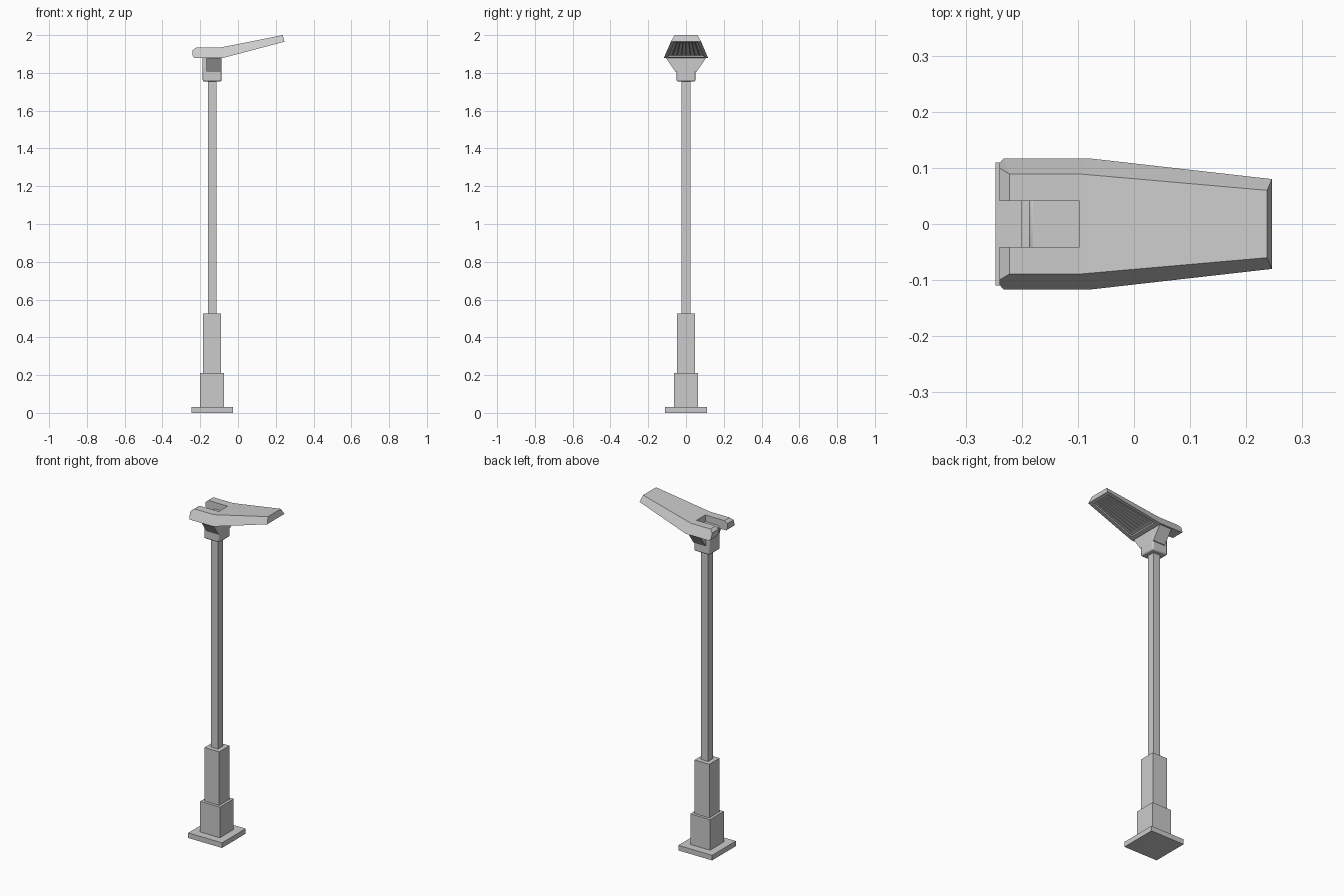
import bpy, bmesh

if "Cube" in bpy.data.objects:
    bpy.data.objects.remove(bpy.data.objects["Cube"])

PX = -0.137  # pole axis


def mesh_object(name, bm):
    bmesh.ops.recalc_face_normals(bm, faces=bm.faces[:])
    me = bpy.data.meshes.new(name)
    bm.to_mesh(me)
    bm.free()
    ob = bpy.data.objects.new(name, me)
    bpy.context.collection.objects.link(ob)
    return ob


def box(name, x0, x1, hy, z0, z1):
    bm = bmesh.new()
    bmesh.ops.create_cube(bm, size=1)
    for v in bm.verts:
        v.co.x = (x0 + x1) / 2 + v.co.x * (x1 - x0)
        v.co.y *= 2 * hy
        v.co.z = (z0 + z1) / 2 + v.co.z * (z1 - z0)
    return mesh_object(name, bm)


def post(name, half, z0, z1):
    return box(name, PX - half, PX + half, half, z0, z1)


# Stepped base and pole
post("base_plate", 0.11, 0.0, 0.03)
post("lower_sleeve", 0.064, 0.03, 0.21)
post("upper_sleeve", 0.048, 0.21, 0.525)
post("pole", 0.023, 0.525, 1.76)

# Collar with softened edges
collar = post("collar", 0.05, 1.755, 1.895)
bev = collar.modifiers.new("bevel", 'BEVEL')
bev.width = 0.007
bev.segments = 2
bpy.context.view_layer.objects.active = collar
collar.select_set(True)
bpy.ops.object.shade_smooth_by_angle()

# Slanted brackets on both sides of the collar
for name, s in (("bracket_front", -1), ("bracket_back", 1)):
    bm = bmesh.new()
    ends = []
    for x in (-0.166, -0.0875):
        ends.append([bm.verts.new((x, s * y, z)) for y, z in
                     ((0.045, 1.805), (0.055, 1.805), (0.108, 1.881), (0.045, 1.881))])
    bm.faces.new(ends[0])
    bm.faces.new(ends[1])
    for i in range(4):
        j = (i + 1) % 4
        bm.faces.new((ends[0][i], ends[0][j], ends[1][j], ends[1][i]))
    mesh_object(name, bm)

# Lamp head: rows of (bottom x, z, half width, top x, z, half width)
rows = [(-0.240, 1.892, 0.108, -0.240, 1.920, 0.100),
        (-0.232, 1.879, 0.117, -0.222, 1.934, 0.089),
        (-0.080, 1.879, 0.117, -0.095, 1.934, 0.089),
        (0.246, 1.965, 0.080, 0.237, 2.000, 0.060)]
bm = bmesh.new()
rings = []
for bx, bz, bw, tx, tz, tw in rows:
    rings.append([bm.verts.new(c) for c in
                  ((bx, -bw, bz), (bx, bw, bz), (tx, tw, tz), (tx, -tw, tz))])
under = None
for a, b in zip(rings, rings[1:]):
    for i in range(4):
        j = (i + 1) % 4
        f = bm.faces.new((a[i], a[j], b[j], b[i]))
        if i == 0:
            under = f
bm.faces.new(rings[0])
bm.faces.new(rings[-1])
bmesh.ops.recalc_face_normals(bm, faces=bm.faces[:])
# Recessed light panel on the sloping underside
bmesh.ops.inset_individual(bm, faces=[under], thickness=0.028)
bmesh.ops.inset_individual(bm, faces=[under], thickness=0.003, depth=-0.008)
head = mesh_object("lamp_head", bm)

# Slot between the two rear prongs
cutter = box("slot_cutter", -0.30, -0.097, 0.041, 1.80, 2.05)
cutter.hide_render = True
cutter.hide_set(True)
cut = head.modifiers.new("slot", 'BOOLEAN')
cut.operation = 'DIFFERENCE'
cut.solver = 'EXACT'
cut.object = cutter

# Fine lengthwise ribs in the light panel
slope = (1.965 - 1.879) / (0.246 + 0.080)
x0, x1 = -0.04, 0.21
for k in range(7):
    t = (k - 3) / 3
    bm = bmesh.new()
    ends = []
    for x, w in ((x0, 0.070), (x1, 0.046)):
        z = 1.879 + slope * (x + 0.080)
        ends.append([bm.verts.new((x, t * w + dy, z + dz)) for dy, dz in
                     ((-0.003, 0.005), (0.003, 0.005), (0.003, 0.010), (-0.003, 0.010))])
    bm.faces.new(ends[0])
    bm.faces.new(ends[1])
    for i in range(4):
        j = (i + 1) % 4
        bm.faces.new((ends[0][i], ends[0][j], ends[1][j], ends[1][i]))
    mesh_object("light_rib_%d" % (k + 1), bm)
